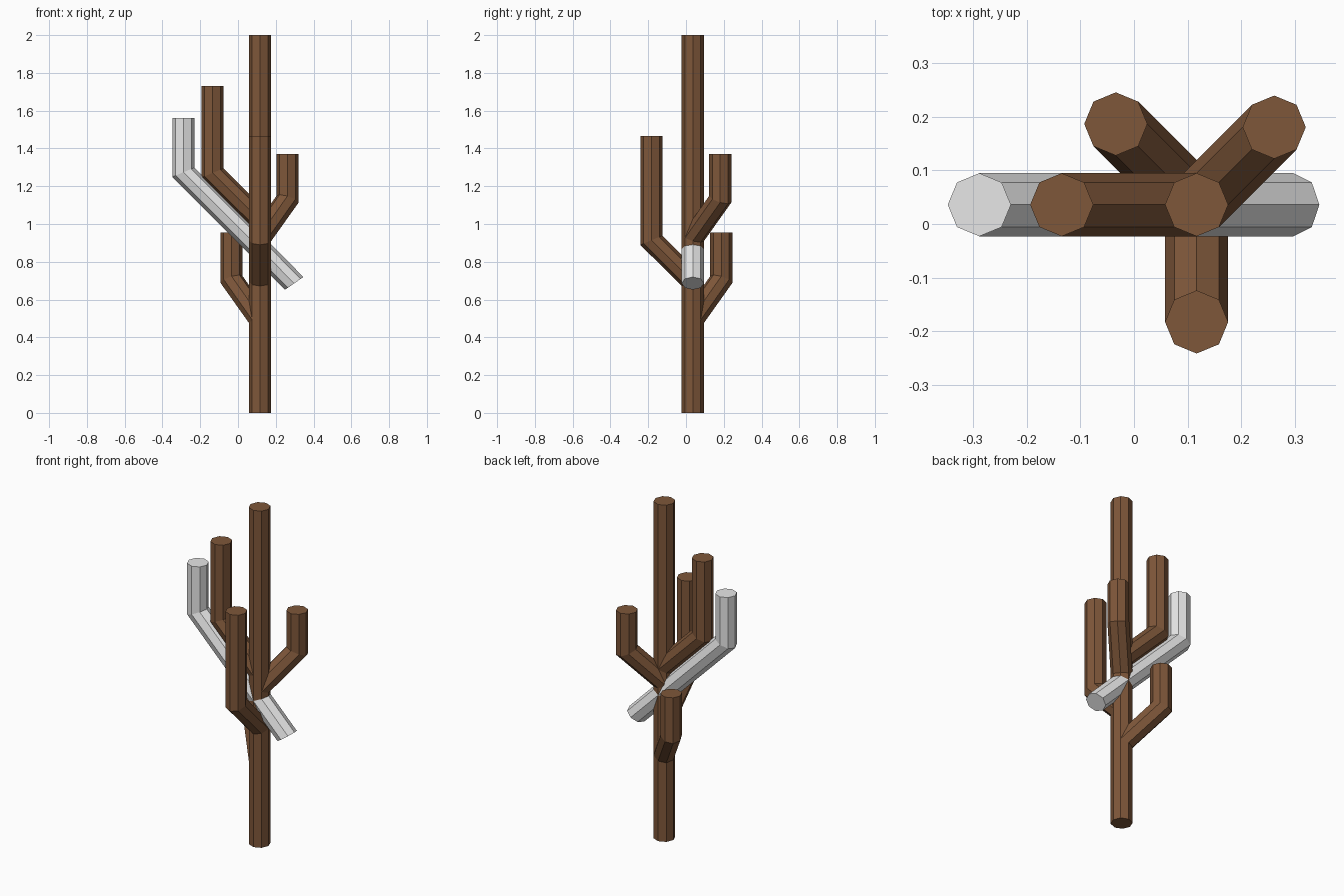
import bpy
import bmesh
import math
from mathutils import Vector

if "Cube" in bpy.data.objects:
    bpy.data.objects.remove(bpy.data.objects["Cube"])

R = 0.059            # shared limb radius
SIDES = 8
TRUNK = Vector((0.117, 0.036, 0))


def material(name, color):
    m = bpy.data.materials.new(name)
    m.diffuse_color = (*color, 1)
    m.use_nodes = True
    m.node_tree.nodes["Principled BSDF"].inputs["Base Color"].default_value = m.diffuse_color
    return m


brown = material("bark_brown", (0.21, 0.095, 0.042))
grey = material("pale_grey", (0.8, 0.8, 0.8))


def ring(bm, center, out, flat, slope):
    """Octagon ring, squashed and tilted along the outward direction."""
    verts = []
    for i in range(SIDES):
        a = i * 2 * math.pi / SIDES
        p = Vector((math.cos(a), math.sin(a), 0)) * R
        h = p.dot(out)
        p += out * h * (flat - 1)
        p.z -= slope * h
        verts.append(bm.verts.new(center + p))
    return verts


def limb(name, rings, out, mat):
    """Loft a closed flat-sided tube through rings listed bottom to top."""
    bm = bmesh.new()
    loops = [ring(bm, c, out, f, s) for c, f, s in rings]
    for a, b in zip(loops, loops[1:]):
        for i in range(SIDES):
            j = (i + 1) % SIDES
            bm.faces.new((a[i], a[j], b[j], b[i]))
    bm.faces.new(loops[0][::-1])
    bm.faces.new(loops[-1])
    bmesh.ops.recalc_face_normals(bm, faces=bm.faces)
    mesh = bpy.data.meshes.new(name)
    bm.to_mesh(mesh)
    bm.free()
    mesh.materials.append(mat)
    bpy.context.collection.objects.link(bpy.data.objects.new(name, mesh))


def branch(name, x, y, elbow_z, top_z, mat, start=None):
    """45 degree limb from the trunk axis that bends upright at the elbow."""
    elbow = Vector((x, y, elbow_z))
    flat = Vector((x - TRUNK.x, y - TRUNK.y, 0))
    out = flat.normalized()
    if start is None:
        start = Vector((TRUNK.x, TRUNK.y, elbow_z - flat.length))
    limb(name, [(start, 0.82, 0.57),
                (elbow, 1, math.tan(math.pi / 8)),
                (Vector((x, y, top_z)), 1, 0)], out, mat)


# Trunk
limb("trunk", [(TRUNK, 1, 0), (TRUNK + Vector((0, 0, 2)), 1, 0)],
     Vector((1, 0, 0)), brown)

# Brown branches
branch("left_branch", -0.135, 0.036, 1.27, 1.73, brown)
branch("front_branch", 0.117, -0.183, 0.914, 1.465, brown)
branch("back_right_branch", 0.262, 0.181, 1.131, 1.37, brown)
branch("back_left_branch", -0.034, 0.187, 0.706, 0.954, brown)

# Pale branch passing right through the trunk
branch("pale_branch", -0.289, 0.036, 1.274, 1.56, grey,
       Vector((0.298, 0.036, 0.686)))
